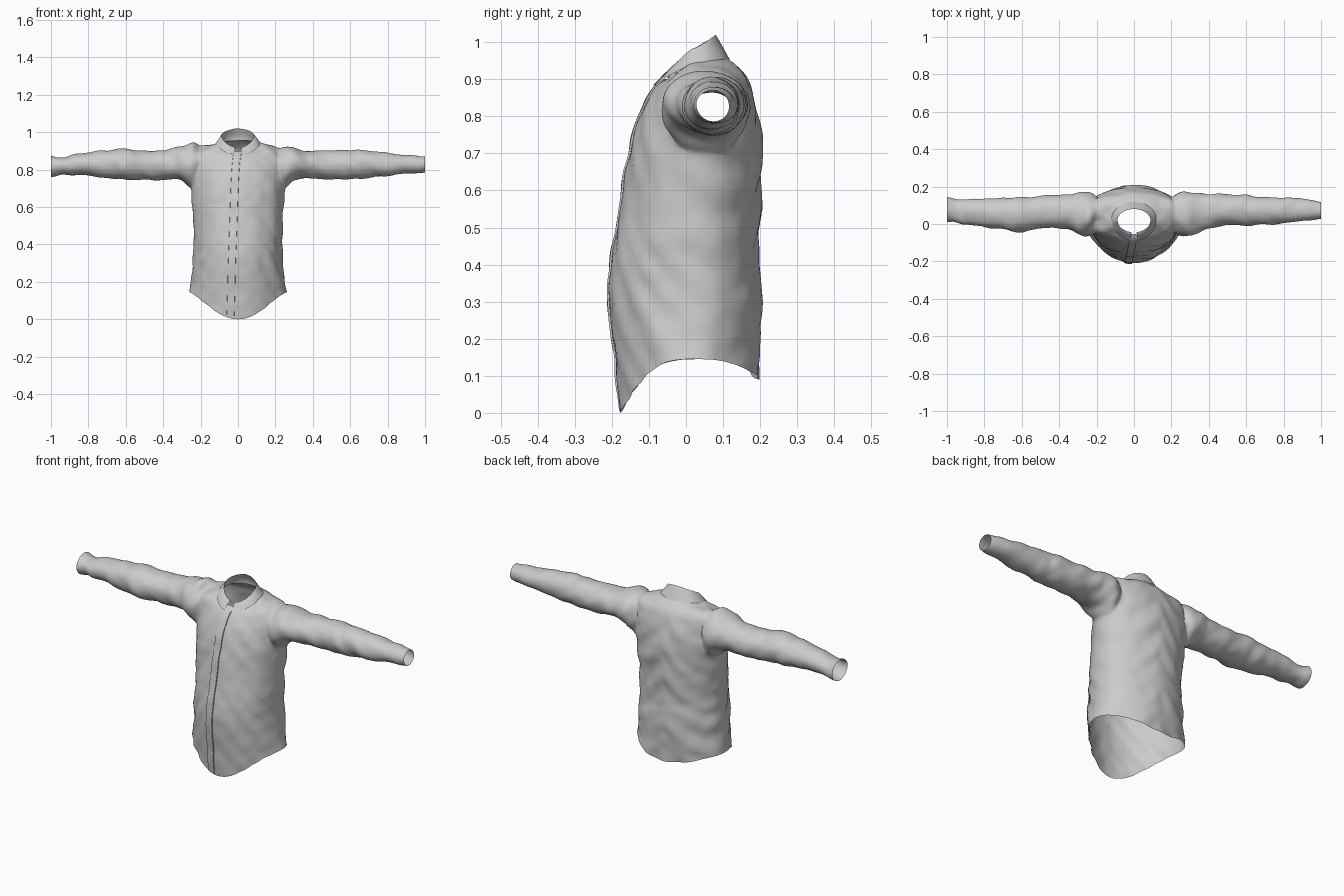
import bpy, bmesh, math
from mathutils import Vector, noise

if "Cube" in bpy.data.objects:
    bpy.data.objects.remove(bpy.data.objects["Cube"])

# ---- section tables ----
# torso / collar rows: z front, z side, z back, half width, y front, y centre, y back
TORSO = [(0, .145, .09, .262, -.175, .03, .195), (.12, .22, .18, .25, -.19, .03, .2),
         (.3, .33, .32, .24, -.207, .03, .203), (.42, .43, .42, .238, -.2, .03, .198),
         (.55, .55, .55, .24, -.177, .03, .2), (.68, .68, .68, .25, -.157, .04, .205),
         (.78, .78, .78, .26, -.13, .05, .2), (.84, .85, .85, .26, -.105, .055, .185),
         (.875, .905, .90, .24, -.085, .06, .165), (.89, .932, .935, .18, -.07, .05, .135),
         (.90, .945, .955, .105, -.055, .03, .105)]
COLLAR = [(.90, .945, .955, .104, -.055, .03, .104), (.905, .957, .985, .096, -.05, .025, .098),
          (.92, .985, 1.018, .088, -.045, .02, .08), (.914, .972, .99, .1, -.06, .02, .098),
          (.883, .945, .953, .12, -.09, .025, .118)]
# sleeve rows: x, z low, z high, y low, y high
SLEEVE_R = [(.17, .78, .88, 0, .12), (.23, .695, .92, -.055, .165), (.29, .735, .922, -.07, .172),
            (.36, .752, .905, -.04, .165), (.48, .75, .9, -.005, .16), (.6, .748, .905, -.01, .155),
            (.68, .752, .9, -.005, .145), (.85, .772, .885, .01, .14), (1, .79, .87, .028, .115)]
SLEEVE_L = [(-.17, .78, .88, 0, .12), (-.23, .69, .945, -.06, .17), (-.29, .735, .93, -.06, .17),
            (-.36, .745, .91, -.03, .158), (-.48, .745, .905, -.02, .15), (-.6, .75, .908, -.045, .143),
            (-.7, .757, .905, -.03, .138), (-.85, .77, .885, -.01, .135), (-.94, .772, .868, .005, .132),
            (-1, .757, .875, .012, .14)]


def sample(rows, t):
    """Catmull-Rom sample of a section table, t in 0..1"""
    f = t * (len(rows) - 1)
    i = min(int(f), len(rows) - 2)
    u = f - i
    p = [Vector(rows[max(0, min(len(rows) - 1, i + k))]) for k in (-1, 0, 1, 2)]
    return .5 * (2 * p[1] + (p[2] - p[0]) * u + (2 * p[0] - 5 * p[1] + 4 * p[2] - p[3]) * u * u
                 + (3 * p[1] - p[0] - 3 * p[2] + p[3]) * u ** 3)


def body_point(row, a, power):
    """Point on a torso ring, a = 0 at the front"""
    zf, zs, zb, hx, yf, yc, yb = row
    c, s = math.cos(a), math.sin(a)
    y, z = (yf, zf) if c > 0 else (yb, zb)
    return Vector((hx * s, yc + (y - yc) * abs(c), zs + (z - zs) * abs(c) ** power))


def torso_point(t, a):
    return body_point(sample(TORSO, t), a, 3 - 1.6 * t)


def sleeve_point(rows, t, a):
    x, z0, z1, y0, y1 = sample(rows, t)
    return Vector((x, (y0 + y1) / 2 + (y1 - y0) / 2 * math.cos(a),
                   (z0 + z1) / 2 + (z1 - z0) / 2 * math.sin(a)))


def wrinkle(p):
    """Cloth fold depth: slanted folds on the body, rings on the sleeves"""
    w = min(1, max(0, (abs(p.x) - .22) / .1))
    body = noise.noise(Vector((p.x * 5, p.y * 5, p.z * 12 + abs(p.x) * 12 + p.y * 8)))
    fine = noise.noise(p * 18)
    arm = noise.noise(Vector((p.x * 15 + p.z * 8, p.y * 7, p.z * 7)))
    side = min(1, max(.4, abs(p.x) * 5 + max(0, p.y) * 4))
    return (1 - w) * (.012 * body * side + .003 * fine) + w * (.009 * arm + .003 * fine)


def grid_object(name, pts, closed, poles=()):
    """Loft rows of points; optional pole points cap the first and last rows"""
    bm = bmesh.new()
    g = [[bm.verts.new(p) for p in r] for r in pts]
    n = len(g[0])
    pairs = [(j, (j + 1) % n) for j in range(n if closed else n - 1)]
    for r0, r1 in zip(g, g[1:]):
        for j, k in pairs:
            bm.faces.new((r0[j], r0[k], r1[k], r1[j]))
    for ring, pole in zip((g[0], g[-1]), poles):
        v = bm.verts.new(pole)
        for j, k in pairs:
            bm.faces.new((ring[j], ring[k], v))
    bmesh.ops.recalc_face_normals(bm, faces=bm.faces)
    me = bpy.data.meshes.new(name)
    bm.to_mesh(me)
    bm.free()
    ob = bpy.data.objects.new(name, me)
    bpy.context.collection.objects.link(ob)
    return ob


def smooth(ob, angle=50):
    bpy.ops.object.select_all(action='DESELECT')
    ob.select_set(True)
    bpy.context.view_layer.objects.active = ob
    bpy.ops.object.shade_smooth_by_angle(angle=math.radians(angle))


def ring(n):
    return [2 * math.pi * j / n for j in range(n)]


# ---- shirt body: torso and sleeves joined, then opened at hem, neck and cuffs ----
hem, neck = Vector((0, .03, .3)), Vector((0, .025, .93))
shirt = grid_object("shirt_body", [[torso_point(i / 70, a) for a in ring(88)] for i in range(71)],
                    True, (hem, neck))
poles = [hem, neck]
sleeves = []
for name, rows in (("right_sleeve", SLEEVE_R), ("left_sleeve", SLEEVE_L)):
    sx = math.copysign(1, rows[0][0])
    ends = (Vector((sx * .165, .06, .83)), Vector((sx * .96, .072, .828)))
    poles.append(ends[1])
    s = grid_object(name, [[sleeve_point(rows, i / 60, a + .03) for a in ring(44)] for i in range(61)],
                    True, ends)
    sleeves.append(s)
    m = shirt.modifiers.new(name, 'BOOLEAN')
    m.operation, m.solver, m.object = 'UNION', 'EXACT', s

dg = bpy.context.evaluated_depsgraph_get()
joined = bpy.data.meshes.new_from_object(shirt.evaluated_get(dg))
shirt.modifiers.clear()
shirt.data = joined
for s in sleeves:
    bpy.data.objects.remove(s)

bm = bmesh.new()
bm.from_mesh(joined)
caps = [v for v in bm.verts if any((v.co - p).length < 1e-4 for p in poles)]
bmesh.ops.delete(bm, geom=caps, context='VERTS')
bmesh.ops.remove_doubles(bm, verts=bm.verts, dist=.003)
bmesh.ops.triangulate(bm, faces=[f for f in bm.faces if len(f.verts) > 4])
# soften the armhole join
seam = [v for v in bm.verts if .2 < abs(v.co.x) < .34 and v.co.z > .64]
for _ in range(6):
    bmesh.ops.smooth_vert(bm, verts=seam, factor=.5, use_axis_x=True, use_axis_y=True, use_axis_z=True)
# cloth folds
bm.normal_update()
moves = [(v, v.normal * wrinkle(v.co)) for v in bm.verts]
for v, d in moves:
    v.co += d
    v.co.x = max(-1, min(1, v.co.x))
    v.co.z = max(0, v.co.z)
bm.to_mesh(joined)
bm.free()
smooth(shirt)

# ---- button placket down the front ----
strip = []
for i in range(61):
    t = .005 + .985 * i / 60
    hx = sample(TORSO, t)[3]
    edge = -.062 + .045 * t
    row = []
    for k, lift in ((0, 0), (.001, .006), (.02, .006), (.04, .005), (.041, 0)):
        p = torso_point(t, math.asin((edge + k) / hx))
        p.y -= wrinkle(p) + lift
        p.z = max(0, p.z)
        row.append(p)
    strip.append(row)
smooth(grid_object("button_placket", strip, False), 35)

# ---- collar: stand, fold and fall, open at the front ----
gap = .16
angles = [gap + (2 * math.pi - 2 * gap) * j / 60 for j in range(61)]
collar = []
for i in range(17):
    row = sample(COLLAR, i / 16)
    pts = [body_point(row, a, 1.3) for a in angles]
    collar.append([p + Vector((0, 0, .006 * noise.noise(p * 14))) for p in pts])
smooth(grid_object("collar", collar, False), 60)
